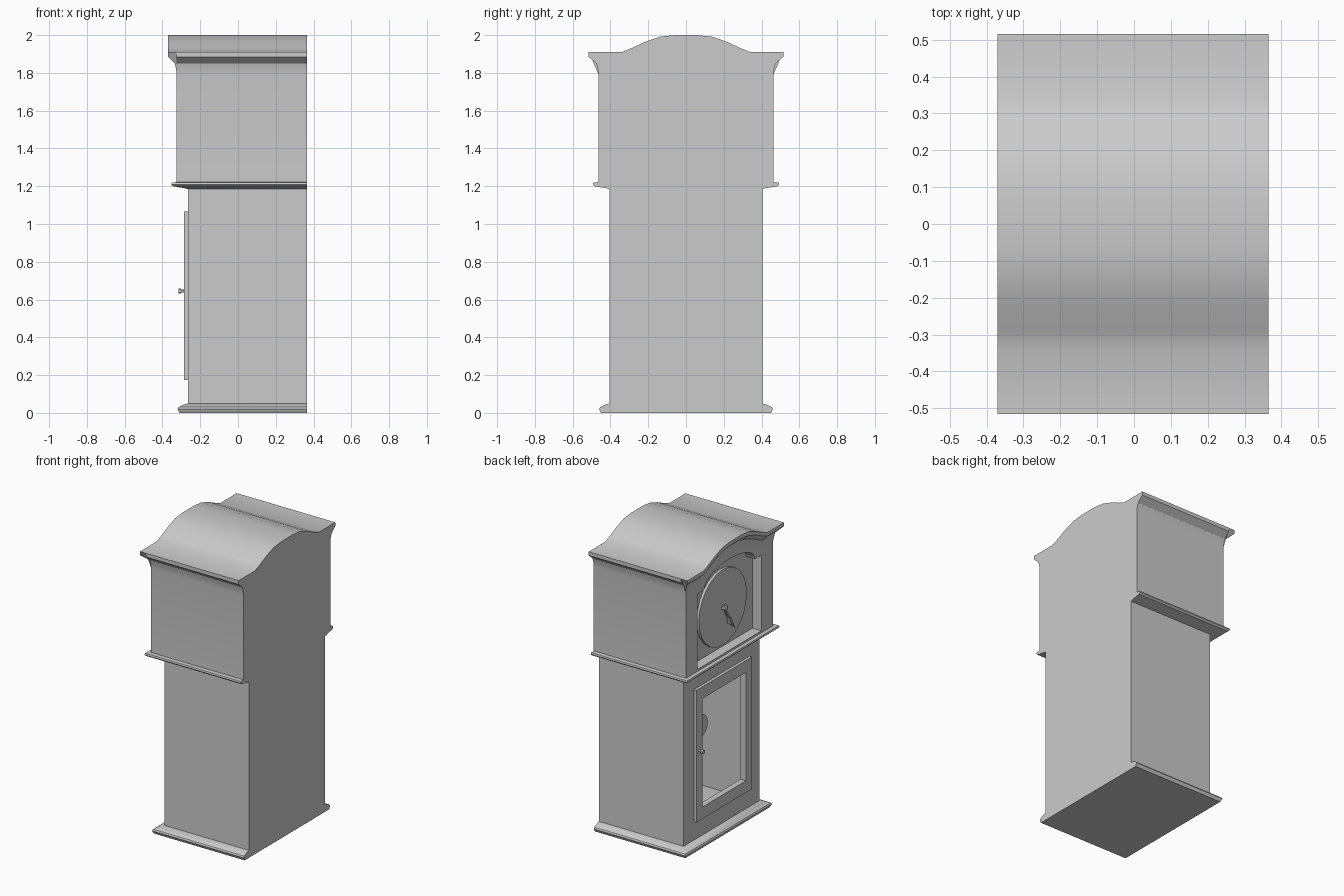
import bpy, bmesh, math
from mathutils import Matrix

if "Cube" in bpy.data.objects:
    bpy.data.objects.remove(bpy.data.objects["Cube"])

BACK = 0.365          # flat rear plane; the dial side faces -x
HALF_W, FRONT = 0.405, -0.265   # trunk half width and front plane


def finish(name, bm):
    bmesh.ops.remove_doubles(bm, verts=bm.verts, dist=1e-5)
    bmesh.ops.recalc_face_normals(bm, faces=bm.faces)
    me = bpy.data.meshes.new(name)
    bm.to_mesh(me)
    bm.free()
    ob = bpy.data.objects.new(name, me)
    bpy.context.collection.objects.link(ob)
    bpy.ops.object.select_all(action='DESELECT')
    ob.select_set(True)
    bpy.context.view_layer.objects.active = ob
    bpy.ops.object.shade_smooth_by_angle(angle=math.radians(30))
    return ob


def plate(name, loops, x0, x1):
    """Outline (y, z) with optional holes, extruded along x."""
    bm = bmesh.new()
    caps = ([], [])
    for loop in loops:
        rings = [[bm.verts.new((x, y, z)) for y, z in loop] for x in (x0, x1)]
        n = len(loop)
        for i in range(n):
            j = (i + 1) % n
            bm.faces.new((rings[0][i], rings[0][j], rings[1][j], rings[1][i]))
            for cap, ring in zip(caps, rings):
                cap.append(bm.edges.get((ring[i], ring[j])))
    for cap in caps:
        bmesh.ops.triangle_fill(bm, edges=cap, use_beauty=True, normal=(1, 0, 0))
    return finish(name, bm)


def rect(hw, z0, z1):
    return [(-hw, z0), (hw, z0), (hw, z1), (-hw, z1)]


def moulding(name, profile):
    """Stack of (offset, z) rings around front and sides, flat at the back."""
    bm = bmesh.new()
    rings = []
    for o, z in profile:
        w, f = HALF_W + o, FRONT - o
        rings.append([bm.verts.new(p) for p in
                      ((BACK, w, z), (f, w, z), (f, -w, z), (BACK, -w, z))])
    for a, b in zip(rings, rings[1:]):
        for i in range(4):
            j = (i + 1) % 4
            bm.faces.new((a[i], a[j], b[j], b[i]))
    bm.faces.new(rings[0])
    bm.faces.new(rings[-1])
    return finish(name, bm)


def lathe_x(name, parts, y, z, segs):
    """Discs along x: (x centre, radius, depth)."""
    bm = bmesh.new()
    for x, r, d in parts:
        m = Matrix.Translation((x, y, z)) @ Matrix.Rotation(math.pi / 2, 4, 'Y')
        bmesh.ops.create_cone(bm, cap_ends=True, segments=segs, radius1=r,
                              radius2=r, depth=d, matrix=m)
    return finish(name, bm)


# Plinth and waist mouldings
moulding("plinth", [(0.045, 0), (0.055, 0.02), (0.05, 0.03), (0.025, 0.043), (0, 0.05)])
moulding("waist_moulding", [(0, 1.185), (0.02, 1.19), (0.078, 1.2), (0.088, 1.21),
                            (0.085, 1.22), (0.05, 1.222)])

# Hollow trunk: front frame, back and side walls
window = rect(0.23, 0.255, 0.985)
plate("trunk_front", [rect(HALF_W, 0.045, 1.19), window], FRONT, FRONT + 0.02)
plate("trunk_back", [rect(HALF_W, 0.045, 1.19)], BACK - 0.02, BACK)
for side, s in (("left", 1), ("right", -1)):
    wall = [(s * 0.385, 0.045), (s * HALF_W, 0.045), (s * HALF_W, 1.19), (s * 0.385, 1.19)]
    plate("trunk_side_" + side, [wall], FRONT + 0.02, BACK - 0.02)

# Door with knob
plate("door", [rect(0.295, 0.175, 1.065), window], -0.285, FRONT)
lathe_x("door_knob", [(-0.295, 0.008, 0.024), (-0.309, 0.014, 0.014)], 0.262, 0.645, 12)

# Pendulum
lathe_x("pendulum_bob", [(-0.1, 0.075, 0.02)], 0, 0.665, 24)
plate("pendulum_rod", [rect(0.006, 0.72, 1.19)], -0.103, -0.097)

# Hood outline: half profile mirrored in y
roof_half = [(0.515, 1.91), (0.34, 1.91), (0.29, 1.93), (0.22, 1.963),
             (0.14, 1.991), (0.06, 2.0)]
roof = roof_half + [(-y, z) for y, z in reversed(roof_half)]
side_half = [(0.462, 1.215), (0.462, 1.79), (0.466, 1.82), (0.474, 1.85), (0.515, 1.885)]
outline = side_half + roof + [(-y, z) for y, z in reversed(side_half)]

# Break-arch dial opening
arch = [(0.27 * math.cos(t), 1.745 + 0.105 * math.sin(t))
        for t in (math.pi * i / 14 for i in range(15))]
opening = [(-0.34, 1.235), (0.34, 1.235), (0.34, 1.745)] + arch + [(-0.34, 1.745)]
plate("hood_front", [outline, opening], -0.325, -0.258)
plate("hood_body", [outline], -0.258, BACK)

# Arched cornice along the hood front, mitred at both ends
bm = bmesh.new()
section = [(-0.325, 0, 0.515), (-0.37, 0, 0.515), (-0.37, -0.025, 0.515),
           (-0.334, -0.06, 0.474), (-0.328, -0.09, 0.466), (-0.325, -0.12, 0.462)]
rows = []
for i, (y, z) in enumerate(roof):
    end = i in (0, len(roof) - 1)
    rows.append([bm.verts.new((x, math.copysign(w, y) if end else y, z + dz))
                 for x, dz, w in section])
n = len(section)
for a, b in zip(rows, rows[1:]):
    for i in range(n):
        j = (i + 1) % n
        bm.faces.new((a[i], a[j], b[j], b[i]))
bm.faces.new(rows[0])
bm.faces.new(rows[-1])
finish("arched_cornice", bm)

# Dial, hub and hands
DZ = 1.51
lathe_x("dial", [(-0.266, 0.255, 0.018)], 0, DZ, 24)
lathe_x("hand_hub", [(-0.288, 0.016, 0.03)], 0, DZ, 12)


def hand(name, shape, angle, x):
    pts = shape + [(-a, b) for a, b in reversed(shape[:-1])]
    c, s = math.cos(angle), math.sin(angle)
    plate(name, [[(a * c - b * s, DZ + a * s + b * c) for a, b in pts]], x, x + 0.005)


hand("minute_hand", [(0.006, -0.02), (0.005, 0.15), (0, 0.2)], math.radians(149), -0.293)
hand("hour_hand", [(0.007, -0.02), (0.006, 0.09), (0.024, 0.12), (0.012, 0.145), (0, 0.17)],
     math.radians(152), -0.284)
